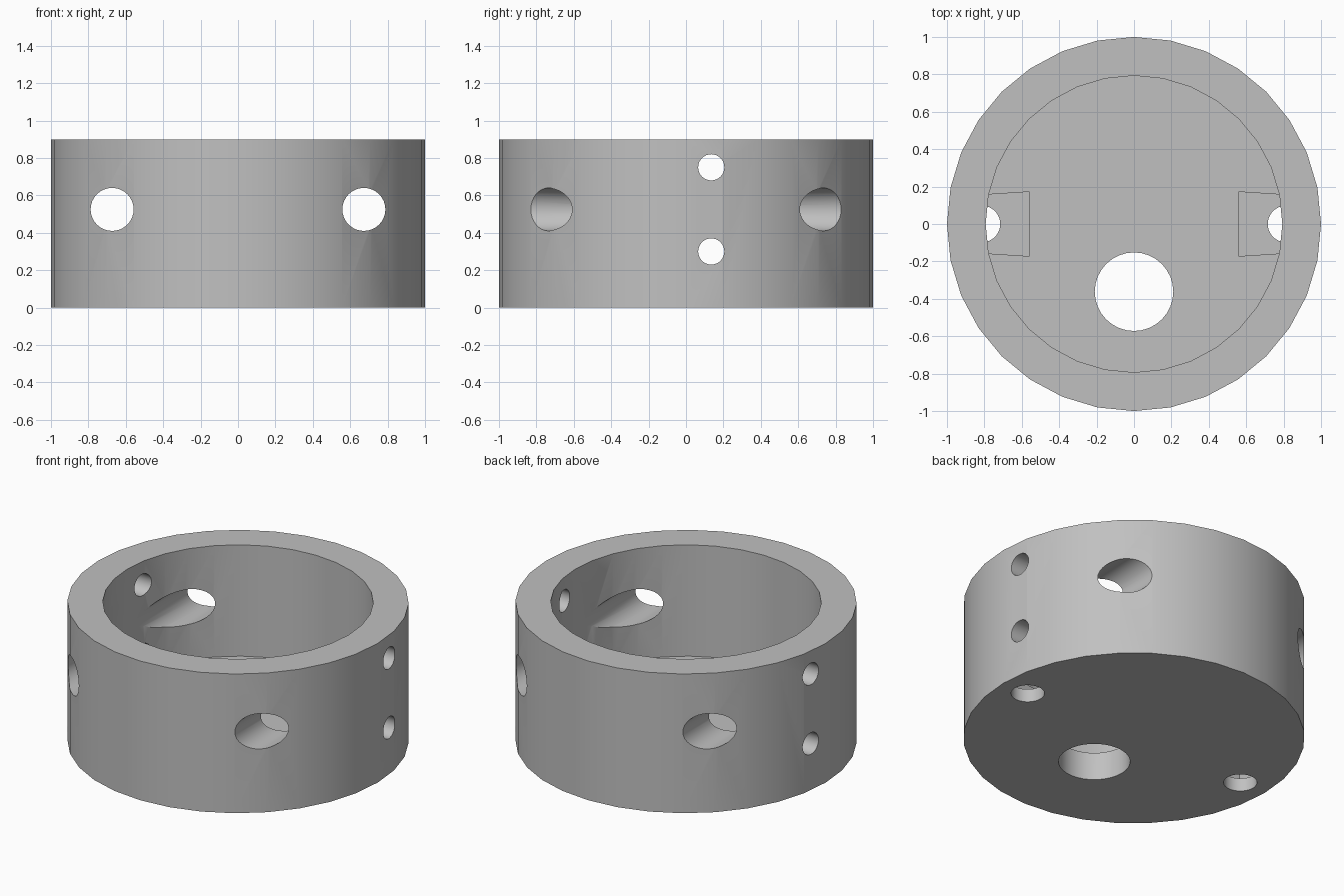
import bpy, bmesh, math
from mathutils import Matrix, Vector

if "Cube" in bpy.data.objects:
    bpy.data.objects.remove(bpy.data.objects["Cube"], do_unlink=True)

HEIGHT, FLOOR = 0.9, 0.18
grey = bpy.data.materials.new("plain grey")
grey.use_nodes = True
colour = (0.53, 0.53, 0.53, 1)
grey.diffuse_color = colour
grey.node_tree.nodes["Principled BSDF"].inputs["Base Color"].default_value = colour


def add_object(name, bm):
    mesh = bpy.data.meshes.new(name)
    bmesh.ops.recalc_face_normals(bm, faces=bm.faces)
    bm.to_mesh(mesh)
    bm.free()
    obj = bpy.data.objects.new(name, mesh)
    bpy.context.collection.objects.link(obj)
    mesh.materials.append(grey)
    return obj


def rod(name, centre, radius, length, axis="Z", sides=32):
    """Cylinder along one axis, with a vertex on each cross axis."""
    turn = {"X": Matrix.Rotation(math.pi / 2, 4, "Y"),
            "Y": Matrix.Rotation(math.pi / 2, 4, "X"),
            "Z": Matrix.Identity(4)}[axis]
    bm = bmesh.new()
    bmesh.ops.create_cone(bm, cap_ends=True, segments=sides, radius1=radius,
                          radius2=radius, depth=length,
                          matrix=Matrix.Translation(centre) @ turn)
    return add_object(name, bm)


def pocket(name, side):
    """Tapered recess in the floor, running slightly under the wall."""
    outline = [(0.56, -0.172), (0.93, -0.148), (0.93, 0.148), (0.56, 0.172)]
    bm = bmesh.new()
    face = bm.faces.new([bm.verts.new((side * x, y, 0.085)) for x, y in outline])
    top = bmesh.ops.extrude_face_region(bm, geom=[face])["geom"]
    bmesh.ops.translate(bm, vec=Vector((0, 0, FLOOR + 0.002 - 0.085)),
                        verts=[v for v in top if isinstance(v, bmesh.types.BMVert)])
    return add_object(name, bm)


# Cup body and its cutters
cup = rod("round_housing", (0, 0, HEIGHT / 2), 1, HEIGHT)
cutters = [rod("cavity", (0, 0, FLOOR + 0.5), 0.793, 1),
           rod("floor_hole", (0, -0.362, 0), 0.21, 1)]
for side in (-1, 1):
    # Large bores running front to back
    cutters.append(rod("long_bore", (side * 0.673, 0, 0.525), 0.115, 3, "Y"))
    # Recess and the small floor hole inside it
    cutters.append(pocket("floor_pocket", side))
    cutters.append(rod("small_floor_hole", (side * 0.813, 0, 0), 0.098, 0.3))
for z in (0.3, 0.75):
    # Pin holes running left to right
    cutters.append(rod("pin_hole", (0, 0.135, z), 0.07, 3, "X"))

bpy.context.view_layer.objects.active = cup
for cutter in cutters:
    mod = cup.modifiers.new(cutter.name, "BOOLEAN")
    mod.operation, mod.solver, mod.object = "DIFFERENCE", "EXACT", cutter
    bpy.ops.object.modifier_apply(modifier=mod.name)
    bpy.data.objects.remove(cutter, do_unlink=True)

# Soft curved walls with crisp rims
bpy.ops.object.select_all(action="DESELECT")
cup.select_set(True)
bpy.ops.object.shade_smooth_by_angle(angle=math.radians(30))
